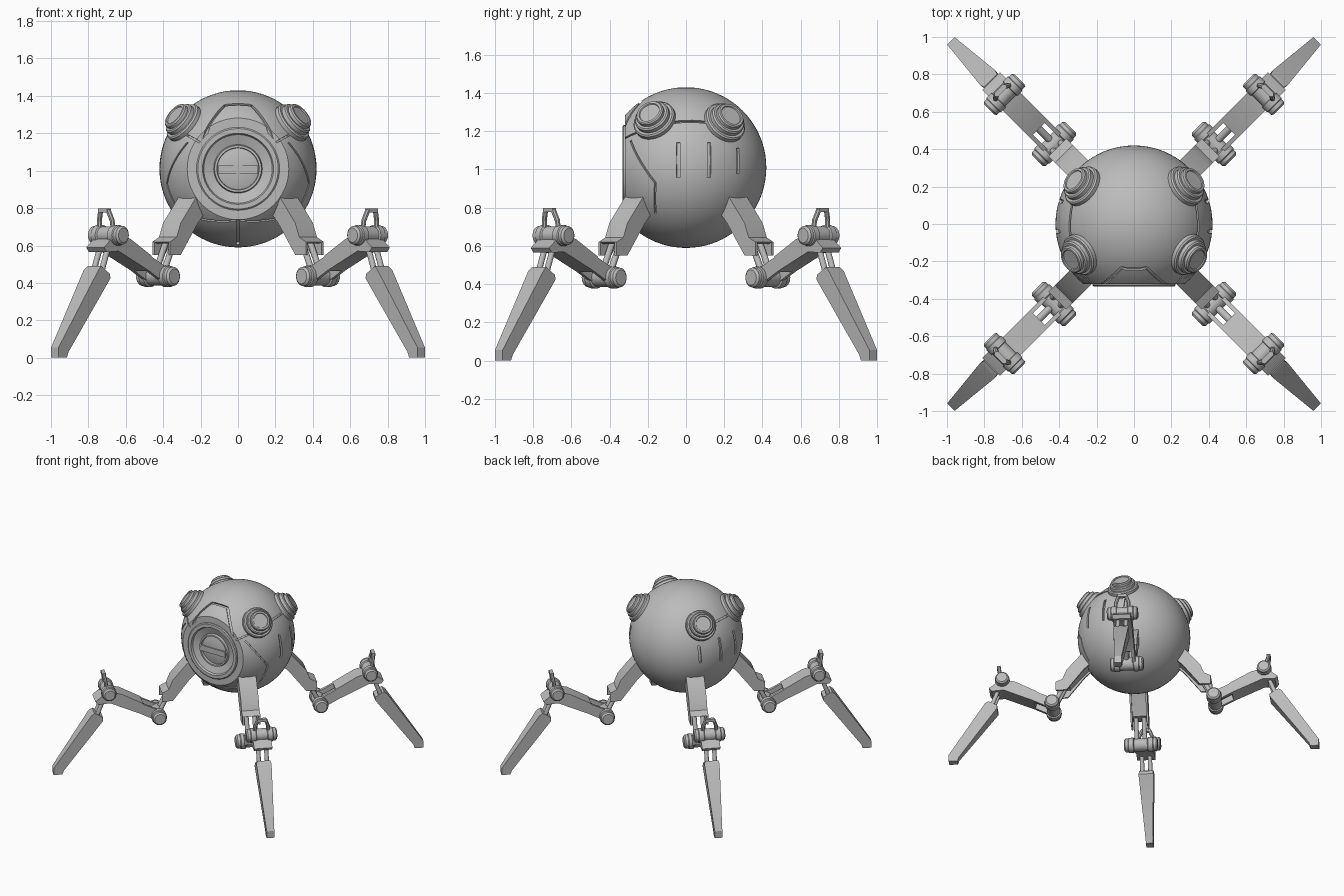
import bpy, bmesh, math
from mathutils import Vector, Matrix

if "Cube" in bpy.data.objects:
    bpy.data.objects.remove(bpy.data.objects["Cube"])

GREY = (0.5, 0.5, 0.5, 1)
metal = bpy.data.materials.new("grey_metal")
metal.use_nodes = True
metal.diffuse_color = GREY
metal.node_tree.nodes["Principled BSDF"].inputs["Base Color"].default_value = GREY

R = 0.42
CENTRE = Vector((0, 0, 1.01))


def to_mesh(name, bm):
    bmesh.ops.recalc_face_normals(bm, faces=bm.faces)
    mesh = bpy.data.meshes.new(name)
    bm.to_mesh(mesh)
    bm.free()
    mesh.materials.append(metal)
    return mesh


def place(name, mesh, loc=(0, 0, 0), rot=None, smooth=True):
    ob = bpy.data.objects.new(name, mesh)
    bpy.context.collection.objects.link(ob)
    ob.location = loc
    if rot:
        ob.rotation_euler = rot
    if smooth:
        bpy.ops.object.select_all(action='DESELECT')
        ob.select_set(True)
        bpy.context.view_layer.objects.active = ob
        bpy.ops.object.shade_smooth_by_angle(angle=math.radians(32))
    return ob


def lathe(bm, profile, matrix=Matrix(), steps=40):
    """Spin (radius, height) points round the local z axis, closing both ends."""
    rings = []
    for rad, h in profile:
        rings.append([bm.verts.new(matrix @ Vector((rad * math.cos(a), rad * math.sin(a), h)))
                      for a in (math.tau * i / steps for i in range(steps))])
    for low, high in zip(rings, rings[1:]):
        for i in range(steps):
            j = (i + 1) % steps
            bm.faces.new((low[i], low[j], high[j], high[i]))
    bm.faces.new(rings[0])
    bm.faces.new(rings[-1])


def prism(bm, profile, offset=0):
    """Side profile of (reach, height, half width) points, extruded sideways."""
    sides = [[bm.verts.new((r, offset + s * w, z)) for r, z, w in profile] for s in (-1, 1)]
    n = len(profile)
    for i in range(n):
        j = (i + 1) % n
        bm.faces.new((sides[0][i], sides[0][j], sides[1][j], sides[1][i]))
    bm.faces.new(sides[0])
    bm.faces.new(sides[1])


def flat(points, w):
    return [(r, z, w) for r, z in points]


def rod(bm, a, b, rad, steps=12):
    a, b = Vector(a), Vector(b)
    d = b - a
    m = Matrix.Translation(a) @ d.to_track_quat('Z', 'Y').to_matrix().to_4x4()
    lathe(bm, [(rad, 0), (rad, d.length)], m, steps)


def box(bm, loc, size, rot=Matrix()):
    bmesh.ops.create_cube(bm, size=1, matrix=Matrix.Translation(loc) @ rot @ Matrix.Diagonal((*size, 1)))


def groove(bm, points, width, depth=0.03, steps=5):
    """Row of small blocks following a path laid onto the sphere."""
    path = []
    for a, b in zip(points, points[1:]):
        a, b = Vector(a), Vector(b)
        path += [CENTRE + (a.lerp(b, i / steps) - CENTRE).normalized() * R for i in range(steps + 1)]
    for a, b in zip(path, path[1:]):
        if (b - a).length < 1e-4:
            continue
        mid = (a + b) / 2
        n = (mid - CENTRE).normalized()
        t = (b - a).normalized()
        rot = Matrix((t, n.cross(t), n)).transposed().to_4x4()
        box(bm, mid, ((b - a).length + 0.004, width, depth), rot)


def front(x, z):
    return (x, -math.sqrt(max(R * R - x * x - (z - CENTRE.z) ** 2, 0)), z)


def side(s, y, z):
    return (s * math.sqrt(R * R - y * y - (z - CENTRE.z) ** 2), y, z)


# Body sphere with a flat front
bm = bmesh.new()
bmesh.ops.create_uvsphere(bm, u_segments=64, v_segments=40, radius=R, matrix=Matrix.Translation(CENTRE))
body = place("body", to_mesh("body", bm), smooth=False)

# Cutter: flat front, eye socket, seams and side slots
FORWARD = Matrix.Translation(CENTRE) @ Matrix.Rotation(math.pi / 2, 4, 'X')
bm = bmesh.new()
box(bm, (0, -0.52, 1.01), (1, 0.4, 1))
lathe(bm, [(0.19, 0.27), (0.19, 0.5)], FORWARD)
groove(bm, [front(-0.2, 1.15), front(-0.07, 1.35), front(0.07, 1.35), front(0.2, 1.15)], 0.016)
groove(bm, [front(-0.21, 0.745), front(0, 0.735), front(0.21, 0.745)], 0.01)
groove(bm, [front(0, 0.605), front(0, 0.73)], 0.014)
for s in (-1, 1):
    groove(bm, [front(s * 0.2, 1.15), front(s * 0.29, 1.2)], 0.01)
    groove(bm, [front(s * 0.27, 1.15), side(s, -0.16, 0.93), side(s, -0.16, 0.77)], 0.01)
    groove(bm, [side(s, -0.08, 1.245), side(s, 0.12, 1.245)], 0.014)
    for y, low, high in ((-0.04, 0.96, 1.14), (0.12, 0.96, 1.14), (0.27, 0.98, 1.11)):
        groove(bm, [side(s, y, low), side(s, y, high)], 0.018)
cutter = place("body_cutter", to_mesh("body_cutter", bm), smooth=False)
cutter.hide_render = True
cut = body.modifiers.new("cut", 'BOOLEAN')
cut.operation, cut.solver, cut.use_self, cut.object = 'DIFFERENCE', 'EXACT', True, cutter
bpy.ops.object.select_all(action='DESELECT')
body.select_set(True)
bpy.context.view_layer.objects.active = body
bpy.ops.object.modifier_apply(modifier=cut.name)
bpy.data.objects.remove(cutter)
bpy.ops.object.shade_smooth_by_angle(angle=math.radians(32))

# Front eye: rim, funnel and barred lens
bm = bmesh.new()
lathe(bm, [(0.222, 0.3), (0.222, 0.327), (0.215, 0.333), (0.19, 0.333), (0.183, 0.318),
           (0.13, 0.3), (0.125, 0.318), (0.113, 0.318), (0.11, 0.295)], FORWARD, 56)
place("eye_rim", to_mesh("eye_rim", bm))
bm = bmesh.new()
lathe(bm, [(0.112, 0.28), (0.11, 0.3), (0.08, 0.308), (0.03, 0.312)], FORWARD)
place("eye_lens", to_mesh("eye_lens", bm))
bm = bmesh.new()
box(bm, (0, -0.305, 1.005), (0.215, 0.03, 0.045))
place("eye_bar", to_mesh("eye_bar", bm), smooth=False)

# Four stepped pods on the upper body
bm = bmesh.new()
lathe(bm, [(0.105, 0.36), (0.115, 0.38), (0.115, 0.425), (0.108, 0.433), (0.095, 0.433), (0.095, 0.455),
           (0.088, 0.462), (0.076, 0.462), (0.076, 0.48), (0.07, 0.487), (0.058, 0.487), (0.055, 0.481)])
pod = to_mesh("pod", bm)
for label, y in (("front", -0.17), ("back", 0.22)):
    for word, s in (("left", 1), ("right", -1)):
        aim = Vector((s * 0.3, y, 0.255)).to_track_quat('Z', 'Y').to_euler()
        place(f"pod_{label}_{word}", pod, CENTRE, aim)

# Leg parts, built once pointing along +x
parts = {}

bm = bmesh.new()
shell = [(0.25, 0.98), (0.36, 0.885), (0.5, 0.72), (0.53, 0.645), (0.58, 0.62),
         (0.58, 0.55), (0.5, 0.55), (0.37, 0.72), (0.25, 0.84)]
core = shell[:5] + [(0.56, 0.61), (0.48, 0.61), (0.37, 0.74), (0.25, 0.86)]
for s in (-1, 1):
    prism(bm, flat(shell, 0.007), s * 0.06)
prism(bm, flat(core, 0.055))
parts["thigh"] = to_mesh("thigh", bm)

bm = bmesh.new()
for y in (-0.03, 0.03):
    rod(bm, (0.5, y, 0.65), (0.6, y, 0.44), 0.017)
parts["thigh_rods"] = to_mesh("thigh_rods", bm)

ACROSS = Matrix.Rotation(math.pi / 2, 4, 'X')


def joint(name, r, z, half, rad):
    bm = bmesh.new()
    half_profile = [(rad * 0.7, half), (rad * 0.9, half - 0.01), (rad * 0.9, half - 0.03),
                    (rad, half - 0.035), (rad, half - 0.07), (rad * 0.85, half - 0.075)]
    profile = half_profile + [(a, -h) for a, h in reversed(half_profile)]
    lathe(bm, profile, Matrix.Translation((r, 0, z)) @ ACROSS, 28)
    parts[name] = to_mesh(name, bm)


joint("knee_joint", 0.605, 0.435, 0.125, 0.057)
joint("ankle_joint", 0.98, 0.655, 0.115, 0.055)

# Middle segment: slab with two prongs and a piston reaching the knee
bm = bmesh.new()
prism(bm, flat([(0.72, 0.545), (0.88, 0.635), (0.97, 0.66), (1.03, 0.63), (1.08, 0.59),
                (1.06, 0.565), (0.97, 0.57), (0.74, 0.465)], 0.068))
for s in (-1, 1):
    prism(bm, flat([(0.6, 0.48), (0.74, 0.55), (0.76, 0.475), (0.62, 0.4)], 0.012), s * 0.056)
rod(bm, (0.6, 0, 0.44), (0.76, 0, 0.52), 0.02)
parts["middle_segment"] = to_mesh("middle_segment", bm)

# Arched handle over the ankle
bm = bmesh.new()
for s in (-1, 1):
    rod(bm, (0.99, s * 0.052, 0.65), (1.0, s * 0.048, 0.74), 0.014, 8)
    rod(bm, (1.0, s * 0.048, 0.735), (1.01, s * 0.028, 0.79), 0.014, 8)
box(bm, (1.01, 0, 0.788), (0.028, 0.07, 0.022))
parts["ankle_handle"] = to_mesh("ankle_handle", bm)

bm = bmesh.new()
for y in (-0.03, 0.03):
    rod(bm, (0.99, y, 0.65), (1.07, y, 0.44), 0.016)
parts["shin_rods"] = to_mesh("shin_rods", bm)

bm = bmesh.new()
prism(bm, [(1.085, 0.49, 0.05), (1.11, 0.47, 0.056), (1.385, 0.055, 0.028), (1.385, 0, 0.028),
           (1.32, 0, 0.026), (1.31, 0.03, 0.028), (1.02, 0.425, 0.056), (1.02, 0.45, 0.05)])
parts["shin"] = to_mesh("shin", bm)

# Place every part on the four diagonals
corners = ("back_left", "back_right", "front_right", "front_left")
for k, corner in enumerate(corners):
    for name, mesh in parts.items():
        place(f"{name}_{corner}", mesh, rot=(0, 0, math.radians(45 + 90 * k)))
